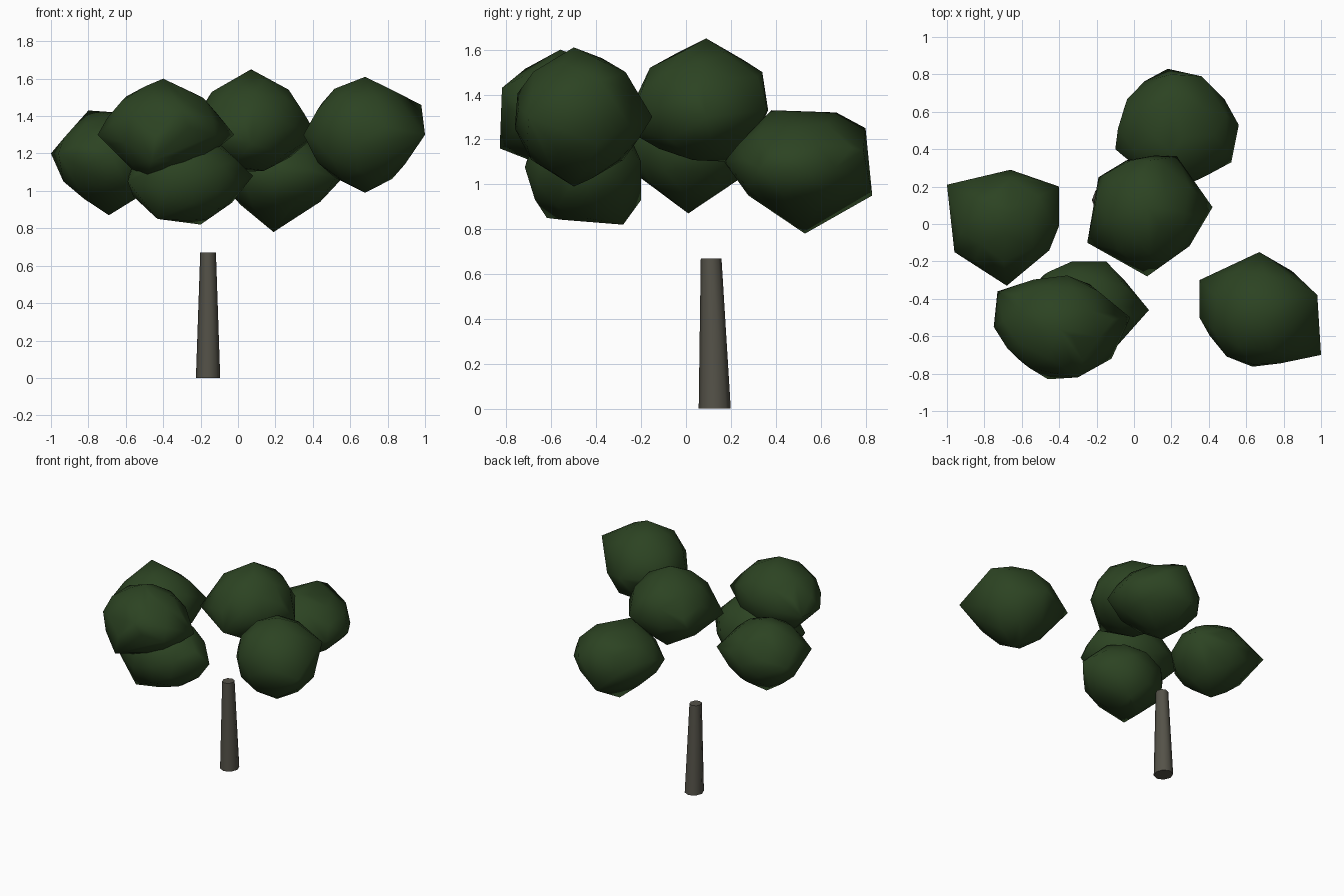
import bpy
import bmesh
import random
from mathutils import Vector, Euler

random.seed(4)

default_cube = bpy.data.objects.get("Cube")
if default_cube:
    bpy.data.objects.remove(default_cube, do_unlink=True)


def make_material(name, colour):
    material = bpy.data.materials.new(name)
    material.use_nodes = True
    material.diffuse_color = colour
    shader = material.node_tree.nodes["Principled BSDF"]
    shader.inputs["Base Color"].default_value = colour
    shader.inputs["Roughness"].default_value = 0.9
    return material


def add_object(name, bm, material):
    mesh = bpy.data.meshes.new(name)
    bm.to_mesh(mesh)
    bm.free()
    mesh.materials.append(material)
    obj = bpy.data.objects.new(name, mesh)
    bpy.context.scene.collection.objects.link(obj)
    return obj


leaf_green = make_material("leaf green", (0.025, 0.056, 0.016, 1))
bark_grey = make_material("bark grey", (0.09, 0.085, 0.066, 1))


def leaf_clump(name, low, high, tips):
    """Faceted ellipsoid between two corners of a box, with pointed tips."""
    low, high = Vector(low), Vector(high)
    centre, half = (low + high) / 2, (high - low) / 2

    # Ellipsoid points, turned at random so that no two clumps match
    ball = bmesh.new()
    bmesh.ops.create_icosphere(ball, subdivisions=2, radius=0.97)
    turn = Euler([random.uniform(0, 3) for axis in range(3)]).to_matrix()
    points = []
    for vert in ball.verts:
        offset = turn @ vert.co
        points.append(centre + Vector(a * b for a, b in zip(offset, half)))
    ball.free()

    # Outer skin around the ellipsoid and its tips
    bm = bmesh.new()
    for point in points + [Vector(tip) for tip in tips]:
        bm.verts.new(point)
    hull = bmesh.ops.convex_hull(bm, input=bm.verts[:])
    spare = set(hull["geom_interior"] + hull["geom_unused"])
    spare = [item for item in spare if isinstance(item, bmesh.types.BMVert)]
    bmesh.ops.delete(bm, geom=spare, context="VERTS")
    bmesh.ops.recalc_face_normals(bm, faces=bm.faces[:])
    for face in bm.faces:
        face.smooth = True
    add_object(name, bm, leaf_green)


# Crown
leaf_clump("top_leaf_clump", (-0.23, -0.24, 1.09), (0.37, 0.38, 1.62),
           [(0.07, 0.09, 1.65), (-0.25, -0.1, 1.3), (-0.19, 0.25, 1.3),
            (0.07, -0.28, 1.25), (0.42, 0.09, 1.3), (0.08, 0.34, 1.5),
            (0.02, 0.2, 1.1), (0.23, 0.36, 1.33)])

leaf_clump("side_leaf_clump", (-0.98, -0.27, 0.92), (-0.39, 0.3, 1.42),
           [(-1, 0.21, 1.2), (-0.69, 0.01, 0.87), (-0.8, 0.1, 1.43),
            (-0.66, 0.05, 1.42), (-0.68, -0.33, 1.2), (-0.4, 0.2, 1.2),
            (-0.96, -0.15, 1.2)])

leaf_clump("front_upper_leaf_clump", (-0.72, -0.83, 1.08), (-0.08, -0.26, 1.58),
           [(-0.75, -0.55, 1.3), (-0.73, -0.36, 1.3), (-0.02, -0.5, 1.3),
            (-0.4, -0.56, 1.6), (-0.5, -0.55, 1.05), (-0.12, -0.72, 1.3),
            (-0.46, -0.83, 1.16), (-0.3, -0.82, 1.43)])

leaf_clump("front_lower_leaf_clump", (-0.6, -0.73, 0.82), (0.03, -0.19, 1.32),
           [(0.08, -0.46, 1.08), (-0.2, -0.28, 0.82), (-0.59, -0.6, 1.05),
            (-0.43, -0.62, 0.85), (-0.15, -0.2, 1.1), (-0.3, -0.2, 0.93)])

leaf_clump("right_leaf_clump", (0.37, -0.78, 1.01), (0.97, -0.18, 1.6),
           [(1, -0.7, 1.3), (0.98, -0.38, 1.46), (0.35, -0.3, 1.3),
            (0.35, -0.5, 1.3), (0.67, -0.15, 1.3),
            (0.68, -0.5, 1.61), (0.68, -0.5, 0.99)])

leaf_clump("back_leaf_clump", (-0.1, 0.2, 0.86), (0.54, 0.82, 1.32),
           [(0.19, 0.53, 0.78), (0.18, 0.83, 0.95), (0.56, 0.53, 1.07),
            (0.2, 0.17, 1.1), (0.52, 0.33, 1.07), (0.2, 0.8, 1.25),
            (0.2, 0.38, 1.33), (0.2, 0.67, 1.32), (0.36, 0.79, 1.15),
            (-0.1, 0.4, 1.1)])

# Trunk: tapered, leaning slightly, wider from front to back
trunk = bmesh.new()
bmesh.ops.create_cone(trunk, cap_ends=True, segments=8,
                      radius1=0.065, radius2=0.042, depth=0.67)
for vert in trunk.verts:
    is_top = vert.co.z > 0
    vert.co.y = vert.co.y * 1.1 + (0.112 if is_top else 0.128)
    vert.co.x -= 0.16
    vert.co.z = 0.67 if is_top else 0
trunk_object = add_object("trunk", trunk, bark_grey)
bpy.ops.object.select_all(action="DESELECT")
trunk_object.select_set(True)
bpy.context.view_layer.objects.active = trunk_object
bpy.ops.object.shade_smooth_by_angle(angle=0.9)
